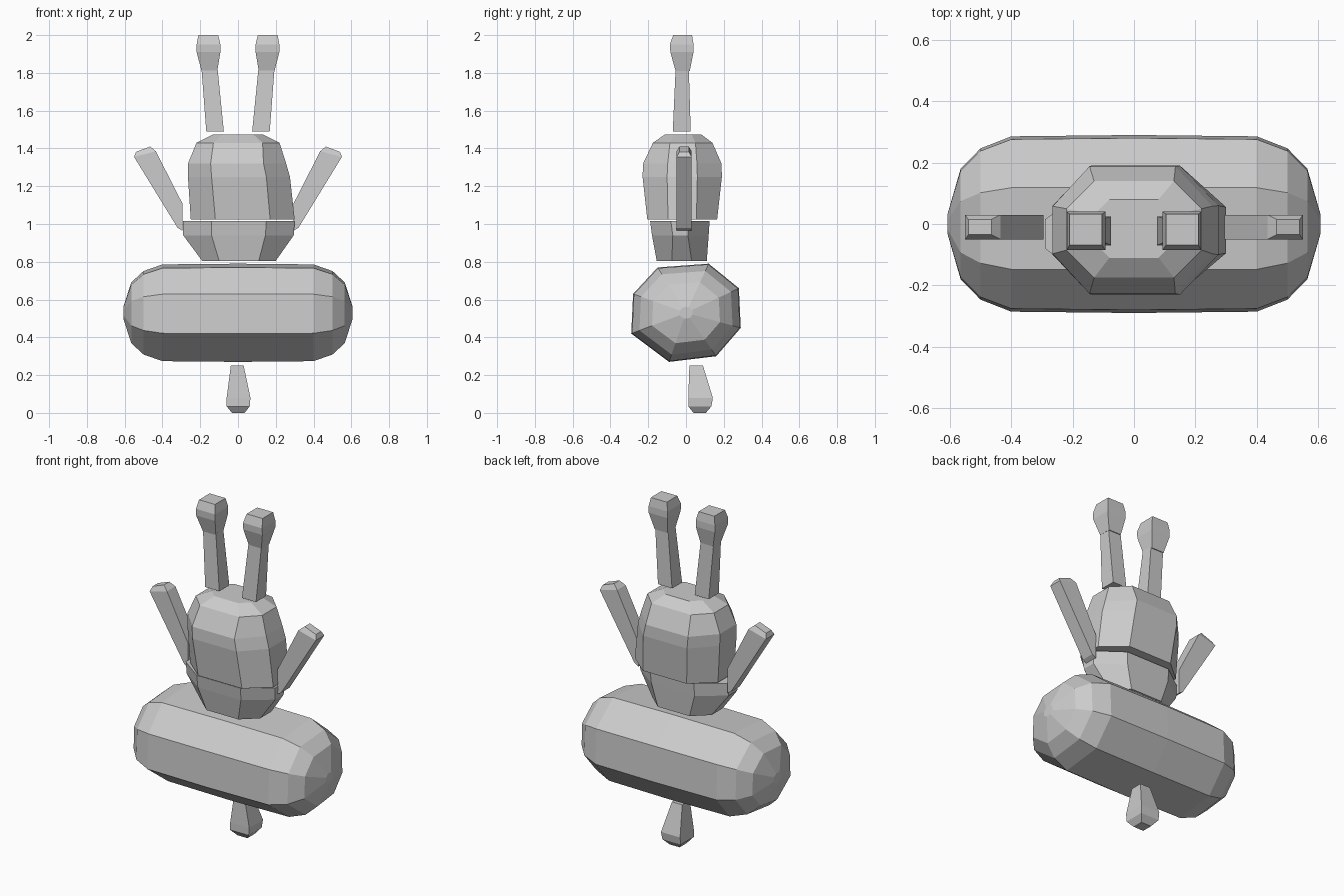
import bpy
import bmesh
from mathutils import Vector

if "Cube" in bpy.data.objects:
    bpy.data.objects.remove(bpy.data.objects["Cube"])


def loft(name, rings):
    """Skin equal-length rings of points with flat quads and cap both ends."""
    bm = bmesh.new()
    rows = [[bm.verts.new(p) for p in r] for r in rings]
    n = len(rows[0])
    for a, b in zip(rows, rows[1:]):
        for i in range(n):
            j = (i + 1) % n
            bm.faces.new((a[i], a[j], b[j], b[i]))
    bm.faces.new(rows[0])
    bm.faces.new(rows[-1])
    bmesh.ops.recalc_face_normals(bm, faces=bm.faces)
    mesh = bpy.data.meshes.new(name)
    bm.to_mesh(mesh)
    bm.free()
    obj = bpy.data.objects.new(name, mesh)
    bpy.context.collection.objects.link(obj)
    return obj


def box_ring(z, x0, x1, y0, y1):
    return [(x0, y0, z), (x1, y0, z), (x1, y1, z), (x0, y1, z)]


def oct_ring(z, x0, x1, y0, y1, cx, cy):
    """Rectangle with corners cut by cx and cy."""
    return [(x0 + cx, y0, z), (x1 - cx, y0, z), (x1, y0 + cy, z), (x1, y1 - cy, z),
            (x1 - cx, y1, z), (x0 + cx, y1, z), (x0, y1 - cy, z), (x0, y0 + cy, z)]


# Long capsule body: a tilted octagon section swept along x with rounded ends
section = [(-0.15, 0.77), (0.12, 0.79), (0.28, 0.66), (0.29, 0.45),
           (0.16, 0.30), (-0.09, 0.27), (-0.29, 0.42), (-0.28, 0.63)]
half = [(0.607, 0.12), (0.565, 0.62), (0.50, 0.85), (0.40, 0.985)]
stations = [(-x, s) for x, s in half] + [(0, 1.0)] + [(x, s) for x, s in reversed(half)]
loft("body", [[(x, y * s, 0.53 + (z - 0.53) * s) for y, z in section]
              for x, s in stations])

# Neck cup
loft("neck", [
    oct_ring(0.805, -0.19, 0.20, -0.155, 0.11, 0.09, 0.08),
    oct_ring(0.94, -0.29, 0.295, -0.18, 0.12, 0.15, 0.11),
    oct_ring(1.015, -0.29, 0.30, -0.19, 0.125, 0.15, 0.11)])

# Head
loft("head", [
    oct_ring(1.025, -0.25, 0.30, -0.205, 0.165, 0.13, 0.11),
    oct_ring(1.25, -0.265, 0.275, -0.23, 0.19, 0.125, 0.13),
    oct_ring(1.32, -0.265, 0.255, -0.227, 0.188, 0.12, 0.13),
    oct_ring(1.43, -0.22, 0.22, -0.175, 0.14, 0.09, 0.09),
    oct_ring(1.475, -0.13, 0.13, -0.11, 0.08, 0.05, 0.05)])


def mirrored(rings, side):
    return [[(side * x, y, z) for x, y, z in r] for r in rings]


# Antennae (stem and knob) and raised arms on both sides
stem = [box_ring(1.49, 0.075, 0.168, -0.07, 0.025),
        box_ring(1.82, 0.108, 0.193, -0.055, 0.015)]
knob = [box_ring(1.81, 0.11, 0.193, -0.055, 0.02),
        box_ring(1.91, 0.093, 0.219, -0.083, 0.04),
        box_ring(1.95, 0.093, 0.219, -0.085, 0.04),
        box_ring(2.0, 0.105, 0.21, -0.068, 0.032)]


def arm_ring(inner, outer, y0, y1):
    return [(inner[0], y0, inner[1]), (outer[0], y0, outer[1]),
            (outer[0], y1, outer[1]), (inner[0], y1, inner[1])]


arm = [arm_ring((0.295, 0.965), (0.32, 0.98), -0.05, 0.03),
       arm_ring((0.295, 1.11), (0.36, 1.045), -0.05, 0.03),
       arm_ring((0.435, 1.385), (0.55, 1.355), -0.05, 0.03),
       arm_ring((0.465, 1.41), (0.54, 1.382), -0.035, 0.015)]

for side, label in ((-1, "left"), (1, "right")):
    loft(label + "_antenna_stem", mirrored(stem, side))
    loft(label + "_antenna_knob", mirrored(knob, side))
    loft(label + "_arm", mirrored(arm, side))

# Small foot hanging under the body
loft("foot", [
    box_ring(0.0, -0.032, 0.035, 0.04, 0.105),
    box_ring(0.035, -0.06, 0.062, 0.012, 0.135),
    box_ring(0.08, -0.06, 0.066, 0.012, 0.142),
    box_ring(0.25, -0.038, 0.03, 0.018, 0.09)])
